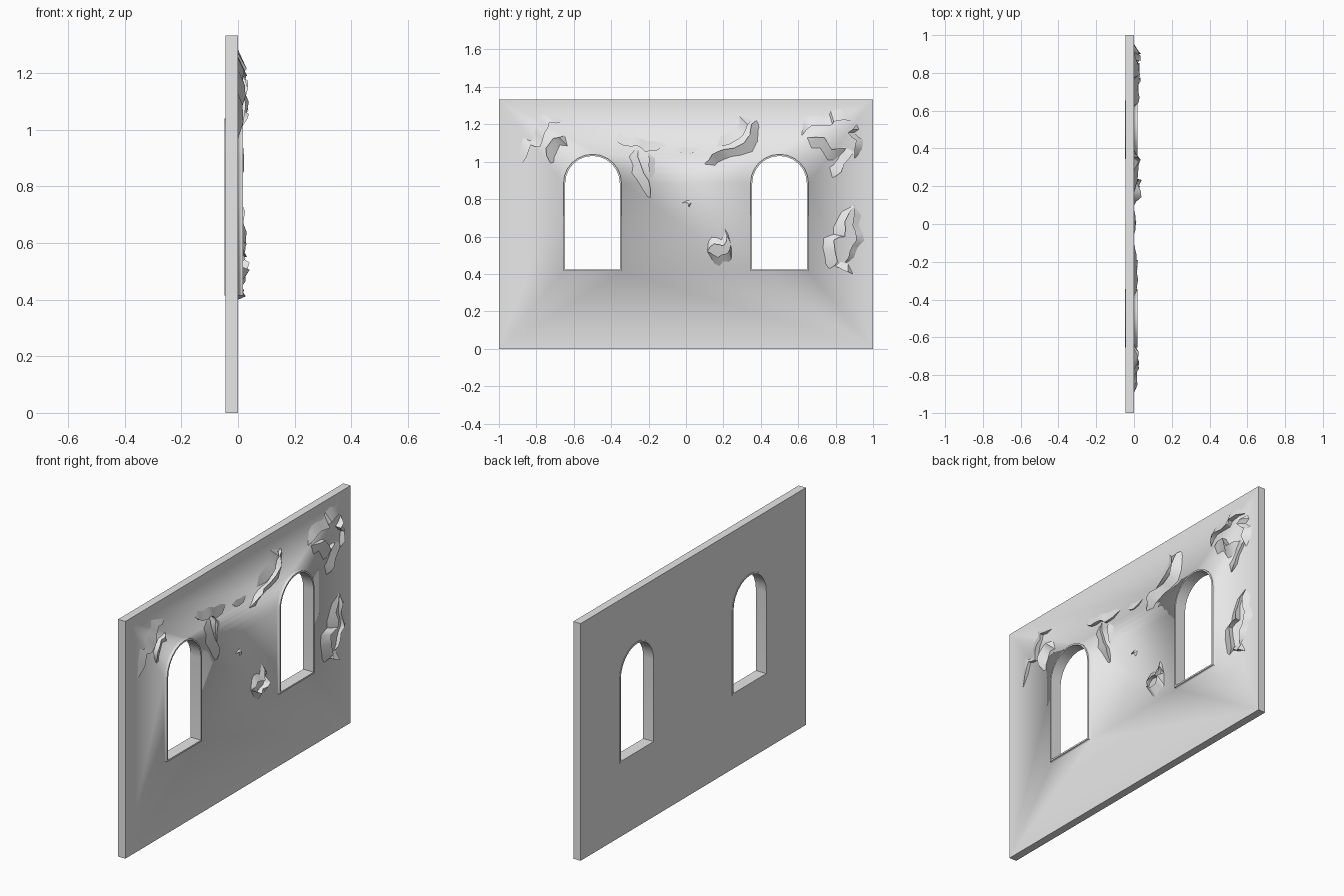
import bpy
import bmesh
import math
import random
from mathutils import Vector

random.seed(4)

if "Cube" in bpy.data.objects:
    bpy.data.objects.remove(bpy.data.objects["Cube"], do_unlink=True)

# One plain plaster colour
plaster = bpy.data.materials.new("plaster_grey")
plaster.use_nodes = True
plaster.diffuse_color = (0.8, 0.8, 0.8, 1)
plaster.node_tree.nodes["Principled BSDF"].inputs["Base Color"].default_value = plaster.diffuse_color

HEIGHT = 1.333
BACK, FRONT = -0.045, 0.0
LIP_BACK, LIP_FRONT = -0.047, 0.018
OUTER, INNER = 0.155, 0.146
SILL, SPRING = 0.415, 0.885
ARCH_STEPS = 12


def finish(bm, name):
    mesh = bpy.data.meshes.new(name)
    bm.to_mesh(mesh)
    bm.free()
    mesh.materials.append(plaster)
    obj = bpy.data.objects.new(name, mesh)
    bpy.context.scene.collection.objects.link(obj)
    return obj


def make_loop(bm, x, outline):
    """Closed ring of vertices and edges at depth x."""
    verts = [bm.verts.new((x, y, z)) for y, z in outline]
    edges = [bm.edges.new((a, b)) for a, b in zip(verts, verts[1:] + verts[:1])]
    return verts, edges


def skin(bm, first, second):
    """Wall of quads between two rings."""
    count = len(first)
    for i in range(count):
        j = (i + 1) % count
        bm.faces.new((first[i], first[j], second[j], second[i]))


def arch_outline(centre, radius):
    inset = OUTER - radius
    points = [(centre - radius, SILL + inset), (centre + radius, SILL + inset)]
    for i in range(ARCH_STEPS + 1):
        angle = math.pi * i / ARCH_STEPS
        points.append((centre + radius * math.cos(angle), SPRING + radius * math.sin(angle)))
    return points


# Wall slab with two arched openings and thin raised window surrounds
def build_wall():
    bm = bmesh.new()
    slab = [(-1, 0), (1, 0), (1, HEIGHT), (-1, HEIGHT)]
    front_verts, front_edges = make_loop(bm, FRONT, slab)
    back_verts, back_edges = make_loop(bm, BACK, slab)
    skin(bm, front_verts, back_verts)
    soft_edges = set()
    for centre in (-0.5, 0.5):
        stations = [(FRONT, OUTER), (LIP_FRONT, OUTER), (LIP_FRONT, INNER),
                    (LIP_BACK, INNER), (LIP_BACK, OUTER), (BACK, OUTER)]
        rings = [make_loop(bm, x, arch_outline(centre, r)) for x, r in stations]
        for ring, following in zip(rings, rings[1:]):
            skin(bm, ring[0], following[0])
        front_edges += rings[0][1]
        back_edges += rings[-1][1]
        soft_edges.update(rings[0][1])
    for edges, side in ((front_edges, 1), (back_edges, -1)):
        bmesh.ops.triangle_fill(bm, edges=edges, use_beauty=True, normal=(side, 0, 0))
    bmesh.ops.recalc_face_normals(bm, faces=bm.faces)
    # The plaster blends softly into the surrounds; other corners stay crisp
    for face in bm.faces:
        face.smooth = True
    for edge in bm.edges:
        sharp = edge.calc_face_angle(0) > math.radians(40)
        edge.smooth = edge in soft_edges or not sharp
    return finish(bm, "wall")


# Lifted plaster edge: a jagged crest, a steep lip and a sloping skirt
def build_flake(name, path, toward, lift=0.025, width=0.06):
    points = [Vector(p) for p in path]
    crest = [points[0]]
    for a, b in zip(points, points[1:]):
        side = Vector((a.y - b.y, b.x - a.x))
        crest += [(a + b) / 2 + side * random.uniform(-0.12, 0.12), b]
    direction = Vector(toward).normalized() * width
    bm = bmesh.new()
    rows = []
    last = len(crest) - 1
    for i, p in enumerate(crest):
        taper = min(1, 2.5 * math.sin(math.pi * i / last))
        rise = lift * taper * random.uniform(0.5, 1.1)
        foot = p + direction * (0.25 + 0.75 * taper) * random.uniform(0.8, 1.2)
        rows.append([bm.verts.new((x, q.x, q.y))
                     for x, q in ((-0.002, p), (max(rise, 0.001), p), (-0.002, foot))])
    for a, b in zip(rows, rows[1:]):
        for k in range(2):
            bm.faces.new((a[k], b[k], b[k + 1], a[k + 1]))
    bmesh.ops.recalc_face_normals(bm, faces=bm.faces)
    # Skirts face outward from the wall
    if sum(f.normal.x * f.calc_area() for f in bm.faces) < 0:
        bmesh.ops.reverse_faces(bm, faces=bm.faces)
    for face in bm.faces:
        face.smooth = True
    for edge in bm.edges:
        edge.smooth = edge.calc_face_angle(0) < math.radians(50)
    return finish(bm, name)


build_wall()

# Upper patch near the front end
build_flake("front_patch_upper_edge", [(-.89, .97), (-.83, 1.09), (-.78, 1.08), (-.755, 1.155),
            (-.73, 1.21), (-.66, 1.215)], (-1, 1))
build_flake("front_patch_lower_edge", [(-.65, 1.14), (-.71, 1.125), (-.75, 1.07), (-.73, 1)], (1, -1))

# Cracks between the windows
build_flake("middle_crack", [(-.38, 1.12), (-.33, 1.085), (-.26, 1.085), (-.22, 1.055),
            (-.11, 1.085)], (0, 1), lift=0.02)
build_flake("hanging_crack", [(-.255, 1.08), (-.24, .98), (-.2, .9), (-.19, .81)], (-1, 0), lift=0.02)
build_flake("hanging_crack_side", [(-.205, 1.05), (-.2, .98), (-.19, .91)], (1, 0), lift=0.015, width=0.04)
build_flake("short_crack", [(-.05, 1.065), (0, 1.04), (.07, 1.07)], (0, 1), lift=0.012, width=0.04)
build_flake("rising_crack_lower_edge", [(.1, .99), (.14, 1.04), (.2, 1.065), (.31, 1.1), (.35, 1.2),
            (.375, 1.22)], (1, -1), lift=0.035)
build_flake("rising_crack_upper_edge", [(.17, 1.08), (.28, 1.12), (.32, 1.17), (.35, 1.22)], (-1, 1))
build_flake("tiny_chip", [(-.02, .78), (.01, .78), (.015, .755)], (1, 1), lift=0.012, width=0.02)

# Small crater between the windows
build_flake("crater_upper_edge", [(.115, .52), (.15, .56), (.2, .55), (.22, .6), (.24, .555)],
            (-0.3, 1), lift=0.03, width=0.04)
build_flake("crater_lower_edge", [(.115, .52), (.17, .49), (.22, .51), (.24, .555)],
            (0.2, -1), lift=0.04, width=0.05)

# Upper patch near the back end
build_flake("back_patch_top_edge", [(.62, 1.14), (.67, 1.19), (.77, 1.19), (.79, 1.215), (.9, 1.215)],
            (-0.3, 1), lift=0.03)
build_flake("back_patch_outer_edge", [(.91, 1.2), (.865, 1.155), (.91, 1.115), (.9, 1.02)], (1, 0), lift=0.035, width=0.04)
build_flake("back_patch_lower_edge", [(.65, 1.13), (.74, 1.13), (.78, 1.065), (.86, 1.07)],
            (-0.4, -1), lift=0.035)
build_flake("back_patch_tail", [(.785, .915), (.83, .945), (.875, 1.02), (.9, 1.05)], (-1, 1))

# Lower patch near the back end
build_flake("low_patch_inner_edge", [(.9, .765), (.85, .68), (.85, .6), (.79, .58), (.81, .465),
            (.77, .43)], (-1, 0.2), lift=0.028)
build_flake("low_patch_outer_edge", [(.9, .765), (.89, .66), (.91, .58), (.875, .52), (.85, .46)],
            (1, 0), width=0.04)
build_flake("low_patch_foot", [(.8, .44), (.84, .42), (.89, .4)], (0, 1), width=0.04)
